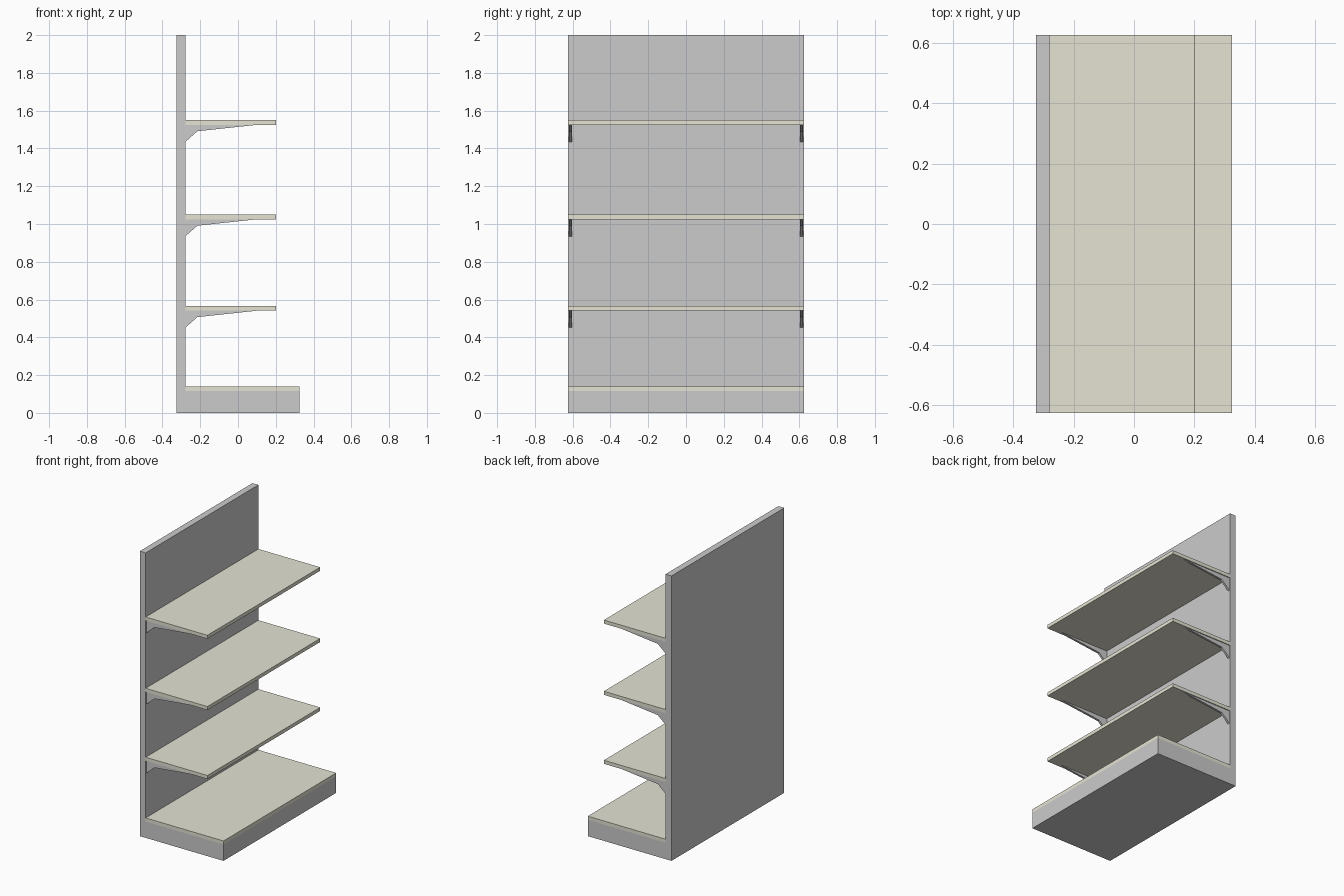
import bpy
import bmesh

if "Cube" in bpy.data.objects:
    bpy.data.objects.remove(bpy.data.objects["Cube"])

cream = bpy.data.materials.new("cream")
cream.diffuse_color = (0.78, 0.77, 0.65, 1)
cream.use_nodes = True
cream.node_tree.nodes["Principled BSDF"].inputs["Base Color"].default_value = cream.diffuse_color


def prism(name, profile, y0, y1, mat=None):
    """Extrude an (x, z) profile along y."""
    bm = bmesh.new()
    face = bm.faces.new([bm.verts.new((x, y0, z)) for x, z in profile])
    ext = bmesh.ops.extrude_face_region(bm, geom=[face])
    verts = [g for g in ext["geom"] if isinstance(g, bmesh.types.BMVert)]
    bmesh.ops.translate(bm, verts=verts, vec=(0, y1 - y0, 0))
    bmesh.ops.recalc_face_normals(bm, faces=bm.faces)
    mesh = bpy.data.meshes.new(name)
    bm.to_mesh(mesh)
    bm.free()
    obj = bpy.data.objects.new(name, mesh)
    bpy.context.collection.objects.link(obj)
    if mat:
        mesh.materials.append(mat)
    return obj


def rect(x0, x1, z0, z1):
    return [(x0, z0), (x1, z0), (x1, z1), (x0, z1)]


HALF = 0.625      # half width of the unit
BACK = -0.279     # front face of the back panel
EDGE = 0.325      # half depth of the unit
THICK = 0.025     # shelf thickness

# L-shaped frame: back panel and plinth in one piece
prism("back_panel_and_plinth",
      [(-EDGE, 0), (EDGE, 0), (EDGE, 0.115), (BACK, 0.115), (BACK, 2), (-EDGE, 2)],
      -HALF, HALF)

# Deep bottom shelf lying on the plinth
prism("base_shelf", rect(BACK, EDGE, 0.115, 0.115 + THICK), -HALF, HALF, cream)

# Upper shelves, each on a pair of tapered brackets
for i, top in enumerate((0.566, 1.05, 1.55), 1):
    z = top - THICK
    prism(f"shelf_{i}", rect(BACK, 0.2, z, top), -HALF, HALF, cream)
    bracket = prism(f"shelf_brackets_{i}",
                    [(BACK, z), (BACK, z - 0.09), (-0.215, z - 0.034), (0.1, z)],
                    0.604, 0.619)
    mirror = bracket.modifiers.new("other_side", "MIRROR")
    mirror.use_axis = (False, True, False)
